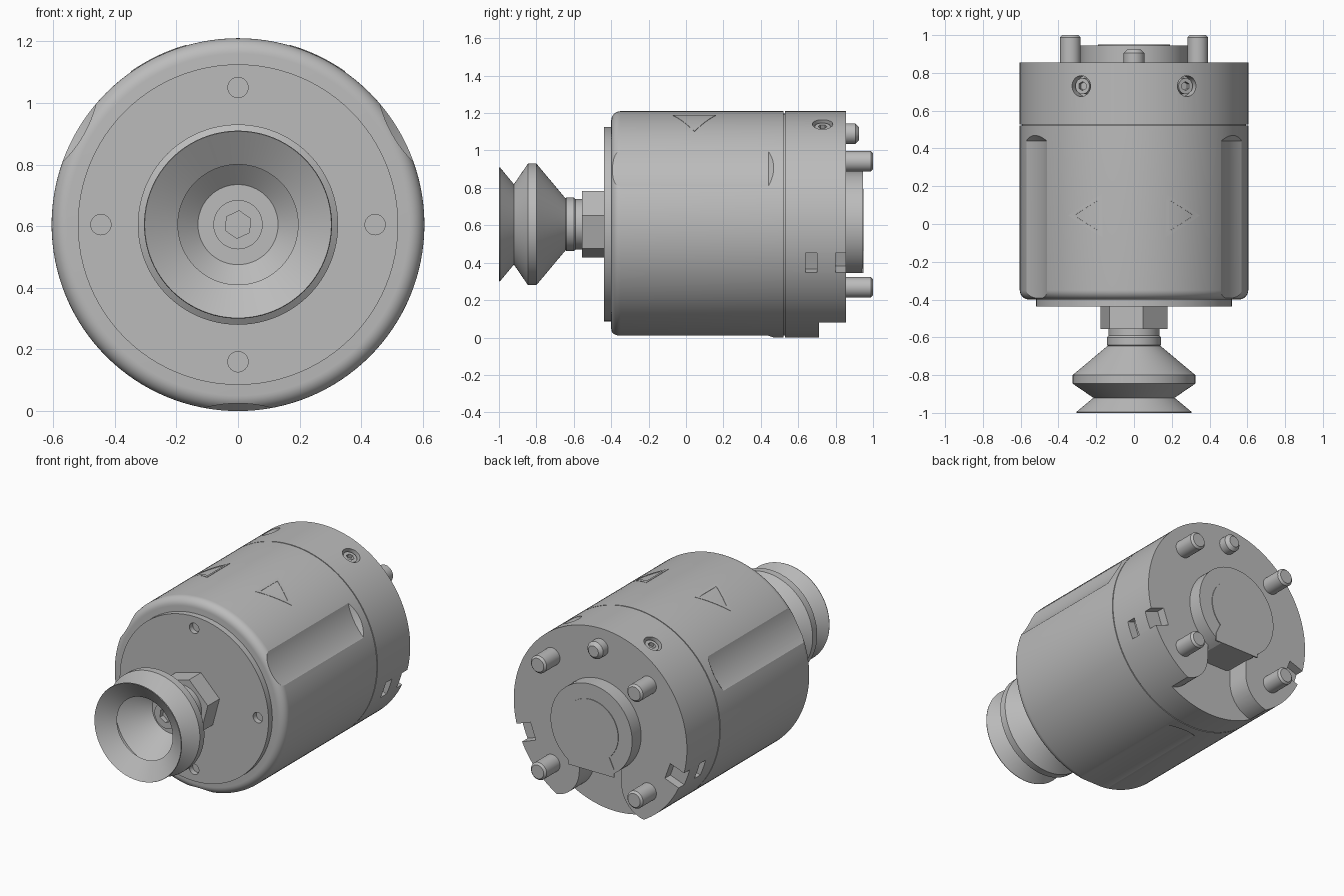
import bpy, bmesh
from math import sin, cos, pi, radians, sqrt, asin
from mathutils import Vector

if "Cube" in bpy.data.objects:
    bpy.data.objects.remove(bpy.data.objects["Cube"], do_unlink=True)

R = 0.605          # body radius, also height of the main axis
AXIS = (0, R)

grey = bpy.data.materials.new("satin_grey")
grey.use_nodes = True
grey.diffuse_color = (0.5, 0.5, 0.5, 1)
grey.node_tree.nodes["Principled BSDF"].inputs["Base Color"].default_value = (0.5, 0.5, 0.5, 1)


def finish(name, bm):
    bmesh.ops.remove_doubles(bm, verts=bm.verts, dist=1e-5)
    bmesh.ops.recalc_face_normals(bm, faces=bm.faces)
    mesh = bpy.data.meshes.new(name)
    bm.to_mesh(mesh)
    bm.free()
    mesh.materials.append(grey)
    ob = bpy.data.objects.new(name, mesh)
    bpy.context.collection.objects.link(ob)
    return ob


def revolve(name, profile, centre=AXIS, sides=96, turn=0):
    """Spin (radius, y) points round an axis parallel to y."""
    bm = bmesh.new()
    rings = []
    for r, y in profile:
        if r == 0:
            rings.append([bm.verts.new((centre[0], y, centre[1]))] * sides)
        else:
            rings.append([bm.verts.new((centre[0] + r * cos(turn + 2 * pi * i / sides), y,
                                        centre[1] + r * sin(turn + 2 * pi * i / sides)))
                          for i in range(sides)])
    for a, b in zip(rings, rings[1:]):
        for i in range(sides):
            j = (i + 1) % sides
            corners = list(dict.fromkeys((a[i], a[j], b[j], b[i])))
            if len(corners) > 2:
                bm.faces.new(corners)
    return finish(name, bm)


def disc(name, r, y0, y1, **kw):
    return revolve(name, [(0, y0), (r, y0), (r, y1), (0, y1)], **kw)


def prism(name, outline, y0, y1):
    """Extrude an (x, z) outline along y."""
    bm = bmesh.new()
    face = bm.faces.new([bm.verts.new((x, y0, z)) for x, z in outline])
    new = bmesh.ops.extrude_face_region(bm, geom=[face])["geom"]
    bmesh.ops.translate(bm, vec=(0, y1 - y0, 0),
                        verts=[v for v in new if isinstance(v, bmesh.types.BMVert)])
    return finish(name, bm)


def polar(r, angle, centre=AXIS):
    return (centre[0] + r * cos(angle), centre[1] + r * sin(angle))


def arc(r, a0, a1, n, centre=AXIS):
    return [polar(r, a0 + (a1 - a0) * i / n, centre) for i in range(n + 1)]


def radial_rod(name, angle, y, r0, r1, radius, sides=32):
    """Cylinder pointing outward from the main axis."""
    bm = bmesh.new()
    bmesh.ops.create_cone(bm, cap_ends=True, segments=sides, radius1=radius,
                          radius2=radius, depth=r1 - r0)
    x, z = polar((r0 + r1) / 2, angle)
    spin = Vector((0, 0, 1)).rotation_difference(Vector((cos(angle), 0, sin(angle))))
    bmesh.ops.rotate(bm, verts=bm.verts, matrix=spin.to_matrix())
    bmesh.ops.translate(bm, verts=bm.verts, vec=(x, y, z))
    return finish(name, bm)


def radial_box(name, angle, half, r0, r1, y0, y1):
    ax, side = Vector((cos(angle), sin(angle))), Vector((-sin(angle), cos(angle)))
    base = Vector(AXIS)
    return prism(name, [tuple(base + ax * r + side * s) for r, s in
                        ((r0, -half), (r1, -half), (r1, half), (r0, half))], y0, y1)


def carve(ob, cutters):
    for c in cutters:
        mod = ob.modifiers.new("cut", "BOOLEAN")
        mod.operation, mod.solver, mod.object = "DIFFERENCE", "EXACT", c
    bpy.context.view_layer.update()
    evaluated = ob.evaluated_get(bpy.context.evaluated_depsgraph_get())
    mesh = bpy.data.meshes.new_from_object(evaluated)
    ob.modifiers.clear()
    ob.data = mesh
    for c in cutters:
        bpy.data.objects.remove(c, do_unlink=True)


# Housing with rounded front edge and three grip scallops
edge = 0.05
rounded = [(R - edge + edge * sin(t * pi / 16), -0.40 + edge - edge * cos(t * pi / 16))
           for t in range(9)]
housing = revolve("housing", [(0, -0.40)] + rounded + [(R, 0.522), (0, 0.522)], sides=128)
carve(housing, [revolve("scallop_cutter", [(0, -0.6), (0.4, -0.6), (0.4, 0.44), (0.37, 0.475), (0, 0.475)],
                        centre=polar(0.98, radians(a)), sides=160) for a in (30, 150, 270)])
disc("seam_core", 0.594, 0.5, 0.55)

# Front plate with four blind holes
plate = disc("front_plate", 0.52, -0.438, -0.39)
carve(plate, [disc("hole_cutter", 0.033, -0.5, -0.405, sides=32,
                   centre=polar(0.445, k * pi / 2)) for k in range(4)])

# Rear ring: cable notch, side windows and screw pockets
ring = disc("rear_ring", R, 0.528, 0.855, sides=128)
PIN = 0.337
lobe = arc(0.19, pi, 1.5 * pi, 12, (PIN, R - PIN))
right_side = [(PIN - 0.19, 0.42)] + lobe + [(PIN, -0.1)]
notch = right_side + [(-x, z) for x, z in reversed(right_side)]
cutters = [prism("notch_cutter", notch, 0.71, 0.95)]
screw_angles = [radians(62.4), radians(117.6)]
for a in (radians(-20), radians(200)):
    cutters.append(radial_box("rear_pocket_cutter", a, 0.055, 0.50, 0.7, 0.80, 0.95))
    cutters.append(radial_box("window_cutter", a, 0.055, 0.55, 0.7, 0.64, 0.70))
for a in screw_angles:
    cutters.append(radial_rod("screw_pocket_cutter", a, 0.73, 0.55, 0.7, 0.055))
carve(ring, cutters)

# Side clamp screws with hex sockets
for a in screw_angles:
    screw = radial_rod("clamp_screw", a, 0.73, 0.54, 0.59, 0.042)
    carve(screw, [radial_rod("socket_cutter", a, 0.73, 0.565, 0.65, 0.024, sides=6)])

# Rear boss with flat underside and a thin keyhole-shaped face plate
FLAT = 0.26
low = asin(FLAT / 0.285)
prism("rear_boss", arc(0.285, -low, pi + low, 72), 0.70, 0.945)
key = arc(0.19, radians(-48), radians(228), 48)
prism("boss_face_plate", key + [(-0.16, R - 0.21), (-0.16, R - FLAT),
                                (0.16, R - FLAT), (0.16, R - 0.21)], 0.94, 0.949)


# Mounting bolts and the shorter locating pin
def pin(name, centre, radius, end, chamfer):
    revolve(name, [(0, 0.70), (radius, 0.70), (radius, end - chamfer),
                   (radius - chamfer, end), (0, end)], centre=centre, sides=32)


for sx in (-1, 1):
    for sz in (-1, 1):
        pin("mounting_bolt", (sx * PIN, R + sz * PIN), 0.055, 1.0, 0.012)
pin("locating_pin", (0, 1.09), 0.055, 0.925, 0.02)

# Hex nut, ribbed neck and bellows suction cup
disc("hex_nut", 0.184, -0.555, -0.43, sides=6, turn=radians(15))
revolve("neck", [(0, -0.54), (0.135, -0.54), (0.135, -0.59), (0.143, -0.60), (0.143, -0.64),
                 (0.135, -0.65), (0, -0.65)], sides=64)
revolve("suction_cup", [(0, -0.645), (0.14, -0.645), (0.325, -0.80), (0.325, -0.845),
                        (0.215, -0.92), (0.305, -0.995), (0.303, -1.0), (0.195, -0.93),
                        (0.29, -0.835), (0.29, -0.81), (0.13, -0.67), (0, -0.67)])
fitting = disc("inner_fitting", 0.08, -0.72, -0.65, sides=48)
carve(fitting, [disc("hex_cutter", 0.045, -0.8, -0.69, sides=6, turn=radians(25))])


# Thin triangular frames wrapped on the upper flanks
def triangle_frame(mirror):
    bm = bmesh.new()
    outer = [Vector((-0.07, 74)), Vector((0.16, 74)), Vector((0.045, 55))]
    middle = sum(outer, Vector((0, 0))) / 3
    inner = [middle + (p - middle) * 0.72 for p in outer]
    steps = 8

    def point(p, q, t, r):
        y, a = p.lerp(q, t)
        x, z = polar(r, radians(a))
        return bm.verts.new((mirror * x, y, z))

    for i in range(3):
        j = (i + 1) % 3
        loops = [[point(*e, t / steps, r) for e, r in
                  (((outer[i], outer[j]), R - 0.004), ((outer[i], outer[j]), R + 0.002),
                   ((inner[i], inner[j]), R + 0.002), ((inner[i], inner[j]), R - 0.004))]
                 for t in range(steps + 1)]
        for a, b in zip(loops, loops[1:]):
            for k in range(4):
                m = (k + 1) % 4
                bm.faces.new((a[k], a[m], b[m], b[k]))
    return finish("triangle_frame", bm)


for side in (-1, 1):
    triangle_frame(side)

# Smooth shading with crisp edges
bpy.ops.object.select_all(action="DESELECT")
for ob in bpy.context.collection.objects:
    if ob.type == "MESH":
        ob.select_set(True)
        bpy.context.view_layer.objects.active = ob
bpy.ops.object.shade_smooth_by_angle(angle=radians(25))
